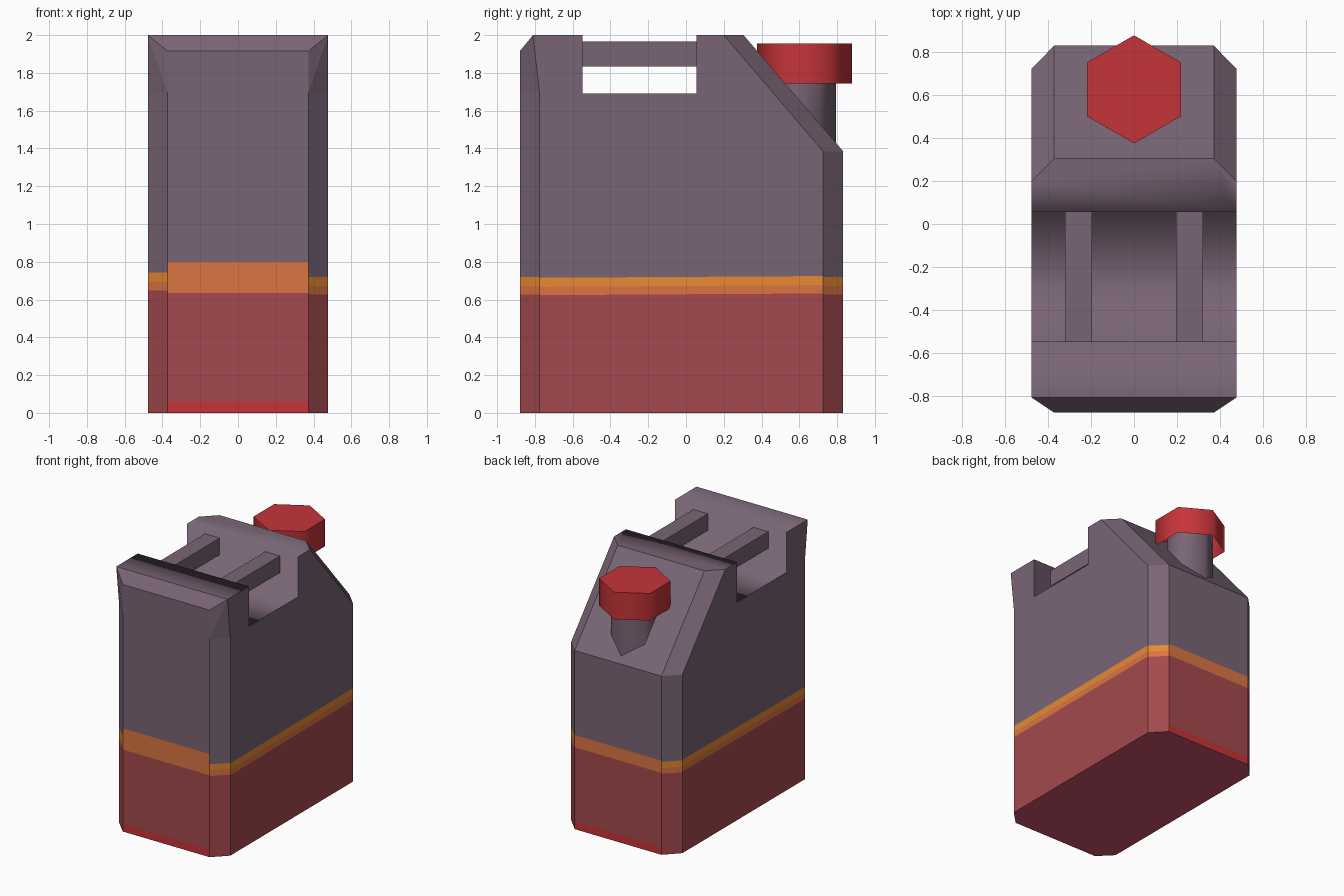
import bpy, bmesh, math

if "Cube" in bpy.data.objects:
    bpy.data.objects.remove(bpy.data.objects["Cube"])


def material(name, hex_rgb):
    def lin(c):
        c /= 255
        return c / 12.92 if c < 0.04045 else ((c + 0.055) / 1.055) ** 2.4
    m = bpy.data.materials.new(name)
    m.diffuse_color = (*[lin((hex_rgb >> s) & 255) for s in (16, 8, 0)], 1)
    m.use_nodes = True
    m.node_tree.nodes["Principled BSDF"].inputs["Base Color"].default_value = m.diffuse_color
    return m


MAUVE = material("mauve", 0x796575)
LOWER = material("dusty red", 0xA4494D)
RED = material("bright red", 0xC63439)
AMBER = material("amber stripe", 0xE88A32)
COPPER = material("copper stripe", 0xDB7542)
PLUM = material("plum base", 0xC94F6B)


def finish(bm, name, mats):
    me = bpy.data.meshes.new(name)
    bm.to_mesh(me)
    bm.free()
    for m in mats:
        me.materials.append(m)
    ob = bpy.data.objects.new(name, me)
    bpy.context.collection.objects.link(ob)
    return ob


# smooth the given faces among themselves, keep every other edge sharp
def smooth_group(bm, faces):
    group = set(faces)
    for f in group:
        f.smooth = True
    for e in bm.edges:
        e.smooth = all(f in group for f in e.link_faces)


# can body: outer side profile and inner front/back profile, as (y, z)
HALF, INNER = 0.477, 0.372
outer = [(-.775, 0), (-.775, 1.69), (-.81, 2), (-.548, 2), (-.548, 1.69),
         (.055, 1.69), (.055, 2), (.2, 2), (.725, 1.385), (.725, 0)]
inner = [(-.88, 0), (-.88, 1.69), (-.88, 1.915), (.305, 2), (.832, 1.385), (.832, 0)]
bm = bmesh.new()
O, M = {}, {}
for s in (-1, 1):
    O[s] = [bm.verts.new((s * HALF, y, z)) for y, z in outer]
    M[s] = [bm.verts.new((s * INNER, y, z)) for y, z in inner]
    o, m = O[s], M[s]
    bm.faces.new(o)
    for f in ((o[0], o[1], m[1], m[0]), (m[1], o[1], o[2]), (m[1], o[2], m[2]),
              (o[7], o[8], m[4], m[3]), (o[8], o[9], m[5], m[4])):
        bm.faces.new(f)
# faces spanning the width
notch = [bm.faces.new((O[-1][i], O[1][i], O[1][i + 1], O[-1][i + 1])) for i in (2, 3, 4, 5)]
for i in (0, 1, 3, 4):
    bm.faces.new((M[-1][i], M[1][i], M[1][i + 1], M[-1][i + 1]))
bm.faces.new((M[-1][2], M[1][2], O[1][2], O[-1][2]))
notch.append(bm.faces.new((O[-1][6], O[1][6], O[1][7], M[1][3], M[-1][3], O[-1][7])))
bm.faces.new((M[-1][0], M[1][0], O[1][0], O[1][9], M[1][5], M[-1][5], O[-1][9], O[-1][0]))
bmesh.ops.recalc_face_normals(bm, faces=bm.faces)
# the notch and top faces are shaded softly into each other
smooth_group(bm, notch)


# painted bands as (height, material index), lowest first, by face direction
def bands(n):
    if abs(n.z) > .3:
        return []
    if n.y < -.9:
        return [(.06, 2), (.635, 1), (.80, 4)]
    if n.y > .9:
        return [(.06, 2), (.635, 1), (.73, 4)]
    if n.y < -.5 and n.x < 0:
        return [(.648, 1), (.692, 4), (.742, 3)]
    return [(.628, 1), (.672, 4), (.72, 3)]


bm.normal_update()
for face in list(bm.faces):
    n = face.normal.copy()
    if n.z < -.9:
        face.material_index = 5
        continue
    tilt = .006 if abs(n.x) > .9 else 0
    part = face
    for h, index in bands(n):
        cut = bmesh.ops.bisect_plane(
            bm, geom=part.verts[:] + part.edges[:] + [part],
            plane_co=(0, 0, h), plane_no=(0, -tilt, 1))
        pieces = [g for g in cut["geom"] if isinstance(g, bmesh.types.BMFace)]
        if len(pieces) < 2:
            break
        pieces.sort(key=lambda f: f.calc_center_median().z)
        pieces[0].material_index = index
        part = pieces[-1]
finish(bm, "can_body", [MAUVE, LOWER, RED, AMBER, COPPER, PLUM])

# two handle bars across the notch
for s, name in ((-1, "handle_bar_left"), (1, "handle_bar_right")):
    bm = bmesh.new()
    bmesh.ops.create_cube(bm, size=1)
    bmesh.ops.scale(bm, vec=(.126, .603, .13), verts=bm.verts)
    bmesh.ops.translate(bm, vec=(s * .259, -.2465, 1.9), verts=bm.verts)
    finish(bm, name, [MAUVE])


# six-sided soft-shaded tube with a corner pointing back; the bottom stays open
def hex_tube(name, r, bottom, top, mat, lid):
    bm = bmesh.new()
    rings = []
    for h in (bottom, top):
        ring = []
        for i in range(6):
            a = math.radians(90 + 60 * i)
            y = .628 + r * math.sin(a)
            ring.append(bm.verts.new((r * math.cos(a), y, h(y))))
        rings.append(ring)
    lo, hi = rings
    sides = []
    for i in range(6):
        j = (i + 1) % 6
        sides.append(bm.faces.new((lo[i], lo[j], hi[j], hi[i])))
    if lid:
        bm.faces.new(hi)
    smooth_group(bm, sides)
    finish(bm, name, [mat])


# spout follows the sloped shoulder, cap sits on top
hex_tube("spout", .167, lambda y: 1.375 + (.832 - y) * 1.167, lambda y: 1.86, MAUVE, False)
hex_tube("cap", .252, lambda y: 1.745, lambda y: 1.955, RED, True)
